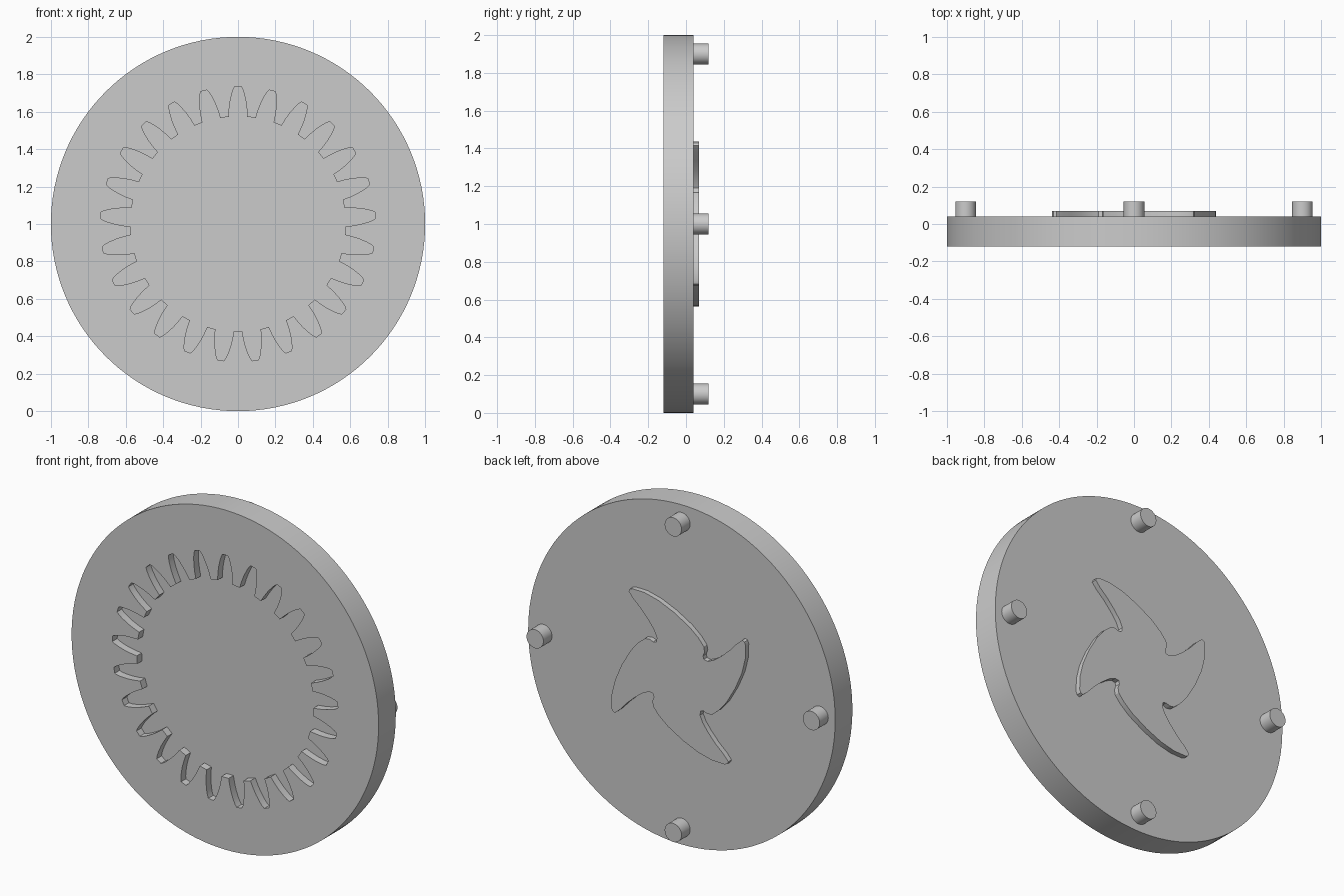
import bpy
import bmesh
import math

if "Cube" in bpy.data.objects:
    bpy.data.objects.remove(bpy.data.objects["Cube"])

CENTRE_Z = 1.0
TEETH = 25

grey = bpy.data.materials.new("plain grey")
grey.diffuse_color = (0.6, 0.6, 0.6, 1)
grey.use_nodes = True
grey.node_tree.nodes["Principled BSDF"].inputs["Base Color"].default_value = grey.diffuse_color


def polar(radius, degrees):
    a = math.radians(degrees)
    return radius * math.sin(a), radius * math.cos(a)


def circle(radius, count, cx=0.0, cz=0.0):
    return [(cx + x, cz + z) for x, z in
            (polar(radius, 360 * i / count) for i in range(count))]


def prism(name, outline, y0, y1):
    """Extrude a closed x-z outline from y0 to y1."""
    bm = bmesh.new()
    face = bm.faces.new([bm.verts.new((x, y0, z + CENTRE_Z)) for x, z in outline])
    ext = bmesh.ops.extrude_face_region(bm, geom=[face])
    verts = [g for g in ext["geom"] if isinstance(g, bmesh.types.BMVert)]
    bmesh.ops.translate(bm, verts=verts, vec=(0, y1 - y0, 0))
    bmesh.ops.recalc_face_normals(bm, faces=bm.faces)
    mesh = bpy.data.meshes.new(name)
    bm.to_mesh(mesh)
    bm.free()
    mesh.materials.append(grey)
    obj = bpy.data.objects.new(name, mesh)
    bpy.context.collection.objects.link(obj)
    return obj


def activate(obj):
    bpy.ops.object.select_all(action='DESELECT')
    obj.select_set(True)
    bpy.context.view_layer.objects.active = obj


def smooth(obj):
    activate(obj)
    bpy.ops.object.shade_smooth_by_angle(angle=math.radians(30))


# Main disc
disc = prism("disc", circle(1.0, 128), -0.12, 0.04)

# Gear-shaped recess: (radius, half angle) along one curved tooth flank
flank = [(0.575, 4.9), (0.615, 4.4), (0.655, 3.7), (0.695, 2.75), (0.72, 2.0), (0.735, 1.3)]
gear = []
for i in range(TEETH):
    mid = 360 * i / TEETH
    gear += [polar(r, mid - a) for r, a in flank]
    gear += [polar(r, mid + a) for r, a in reversed(flank)]
cutter = prism("gear_cutter", gear, -0.2, -0.075)
cutter.hide_render = True
cut = disc.modifiers.new("gear recess", 'BOOLEAN')
cut.operation = 'DIFFERENCE'
cut.solver = 'EXACT'
cut.object = cutter
activate(disc)
bpy.ops.object.modifier_apply(modifier=cut.name)
bpy.data.objects.remove(cutter)
smooth(disc)

# Raised four-bladed swirl on the back, one blade turned four times
blade = [(0.325, 0.415), (0.318, 0.43), (0.30, 0.437), (0.22, 0.435), (0.13, 0.413),
         (0.03, 0.37), (-0.07, 0.312), (-0.13, 0.262), (-0.165, 0.22),
         (-0.17, 0.19), (-0.16, 0.165), (-0.165, 0.145), (-0.19, 0.14),
         (-0.23, 0.158), (-0.28, 0.195), (-0.335, 0.245), (-0.38, 0.295)]
swirl = []
for i in range(4):
    for x, z in blade:
        swirl.append((x, z))
    blade = [(-z, x) for x, z in blade]
smooth(prism("swirl_emblem", swirl, 0.035, 0.07))

# Four locating pins on the back
for i, side in enumerate(("top", "right", "bottom", "left")):
    cx, cz = polar(0.9, 90 * i)
    smooth(prism("pin_" + side, circle(0.055, 32, cx, cz), 0.035, 0.12))
